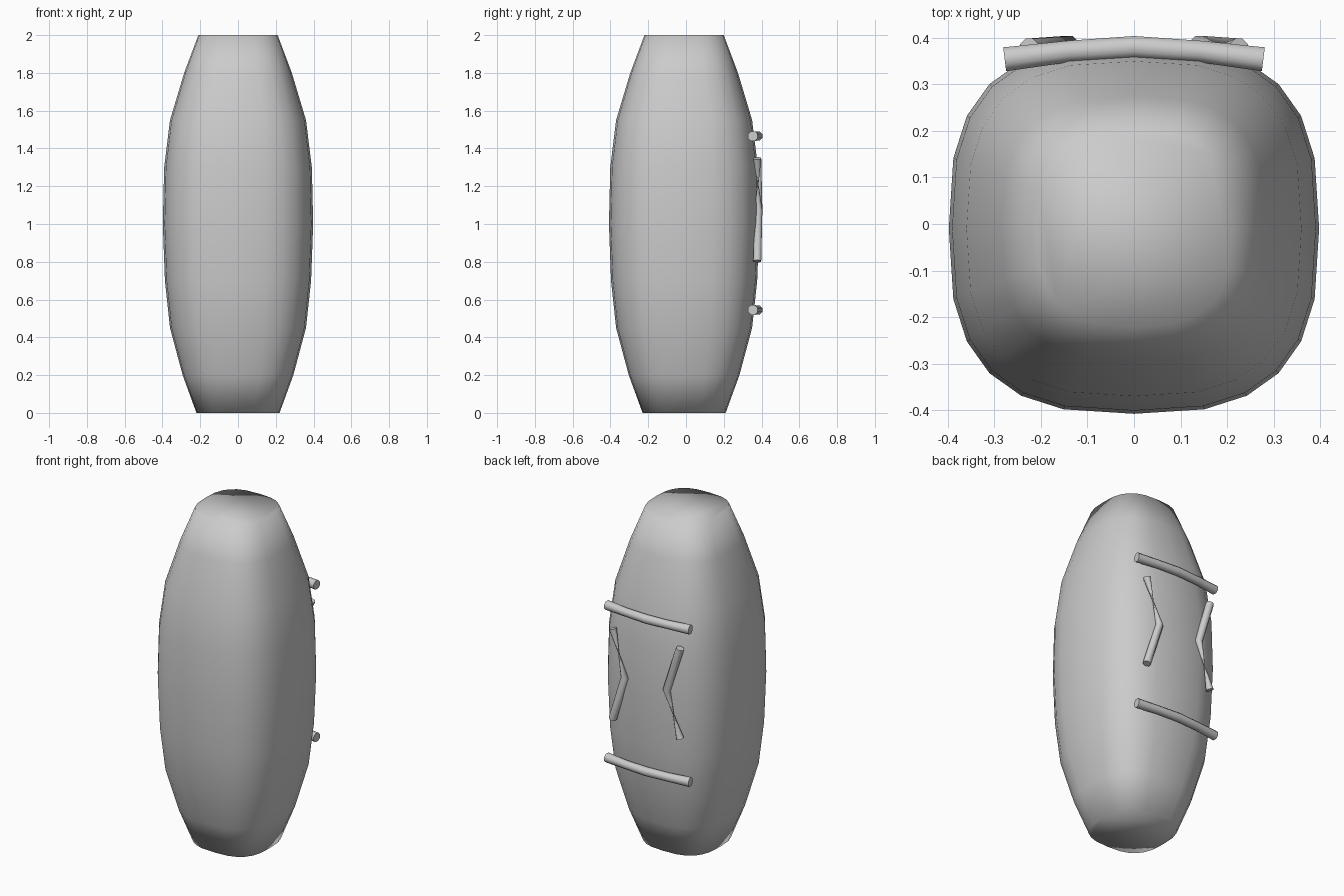
import bpy, bmesh, math
from mathutils import Vector

if "Cube" in bpy.data.objects:
    bpy.data.objects.remove(bpy.data.objects["Cube"])


def finish(name, bm, angle):
    bmesh.ops.recalc_face_normals(bm, faces=bm.faces)
    mesh = bpy.data.meshes.new(name)
    bm.to_mesh(mesh)
    bm.free()
    ob = bpy.data.objects.new(name, mesh)
    bpy.context.collection.objects.link(ob)
    bpy.ops.object.select_all(action='DESELECT')
    ob.select_set(True)
    bpy.context.view_layer.objects.active = ob
    if angle is None:
        bpy.ops.object.shade_smooth()
    else:
        bpy.ops.object.shade_smooth_by_angle(angle=math.radians(angle))
    return ob


def loft(name, rings, angle):
    """Skin a list of closed rings and cap both ends."""
    bm = bmesh.new()
    loops = [[bm.verts.new(p) for p in ring] for ring in rings]
    n = len(loops[0])
    for a, b in zip(loops, loops[1:]):
        for i in range(n):
            j = (i + 1) % n
            bm.faces.new((a[i], a[j], b[j], b[i]))
    bm.faces.new(loops[0][::-1])
    bm.faces.new(loops[-1])
    return finish(name, bm, angle)


def tube(name, path, radii, sides=8):
    """Round tube along a path, with a radius at each point."""
    pts = [Vector(p) for p in path]
    rings = []
    for k, p in enumerate(pts):
        t = (pts[min(k + 1, len(pts) - 1)] - pts[max(k - 1, 0)]).normalized()
        u = t.cross(Vector((0, 1, 0))).normalized()
        v = t.cross(u)
        rings.append([p + radii[k] * (u * math.cos(a) + v * math.sin(a))
                      for a in (2 * math.pi * (i + 0.5) / sides for i in range(sides))])
    return loft(name, rings, 50)


# Pod body: rounded-square section swept up a bulging profile (z, half width)
profile = [(0, .22), (.2, .293), (.45, .36), (.7, .387), (1.0, .398),
           (1.3, .391), (1.55, .36), (1.8, .285), (2.0, .21)]
sides, power = 24, 2 / 2.8


def corner(r, z, i):
    a = 2 * math.pi * i / sides
    c, s = math.cos(a), math.sin(a)
    return (r * math.copysign(abs(c) ** power, c),
            r * math.copysign(abs(s) ** power, s) - 0.01, z)


loft("pod_body", [[corner(r, z, i) for i in range(sides)] for z, r in profile], None)

# Horizontal bars across the back
for label, z in (("upper", 1.465), ("lower", .545)):
    path = [(-.278, .354, z), (-.14, .371, z), (0, .38, z), (.14, .371, z), (.278, .354, z)]
    tube(label + "_back_bar", path, [.028, .025, .026, .025, .028])

# Bent upright straps, each pinched by a twist in one half
for label, s in (("right", 1), ("left", -1)):
    path = [(s * x, y, 1.075 + s * dz) for x, y, dz in
            ((.225, .377, -.272), (.14, .384, 0), (.183, .381, .136), (.225, .377, .272))]
    tube(label + "_back_strap", path, [.023, .022, .003, .023])
